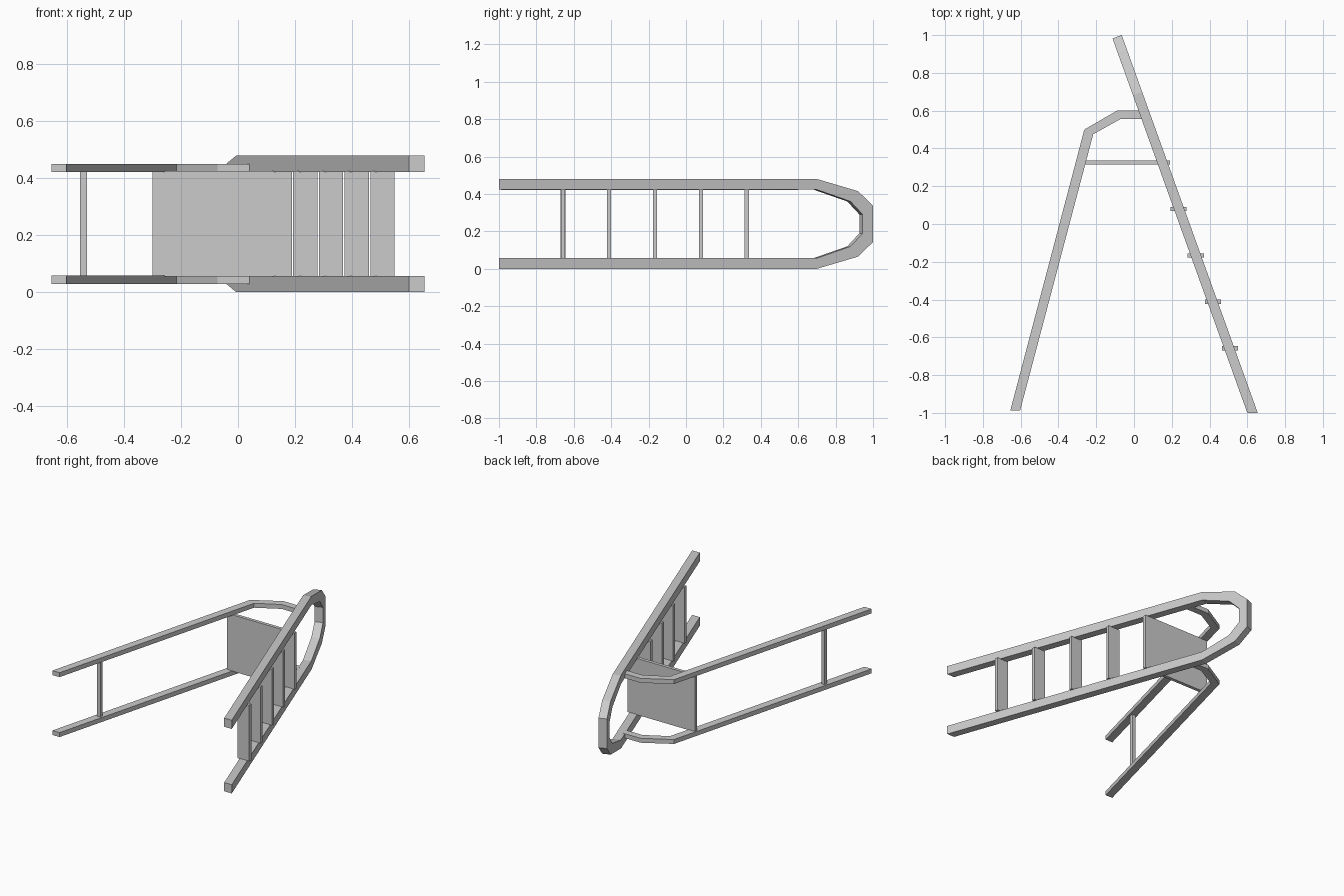
import bpy, bmesh
from mathutils import Vector

if "Cube" in bpy.data.objects:
    bpy.data.objects.remove(bpy.data.objects["Cube"])


def loft(name, front, back, closed=True):
    """Solid between two matching planar outlines."""
    bm = bmesh.new()
    a = [bm.verts.new(p) for p in front]
    b = [bm.verts.new(p) for p in back]
    n = len(a)
    bm.faces.new(a)
    bm.faces.new(b[::-1])
    for i in range(n):
        j = (i + 1) % n
        bm.faces.new((a[j], a[i], b[i], b[j]))
    bmesh.ops.recalc_face_normals(bm, faces=bm.faces)
    bmesh.ops.triangulate(bm, faces=[f for f in bm.faces if len(f.verts) > 4])
    me = bpy.data.meshes.new(name)
    bm.to_mesh(me)
    bm.free()
    ob = bpy.data.objects.new(name, me)
    bpy.context.collection.objects.link(ob)
    return ob


def box(name, x0, x1, y0, y1, z0, z1):
    rect = [(x0, y0), (x1, y0), (x1, y1), (x0, y1)]
    return loft(name, [(x, y, z0) for x, y in rect], [(x, y, z1) for x, y in rect])


MID = 0.24  # mirror height of the ladder lying on its side

# Front frame: hoop outline in (y, distance from mid height), laid on a slope
outer = [(-1, .24), (.7, .24), (.92, .175), (1, .097)]
inner = [(-1, .183), (.7, .183), (.88, .12), (.945, .05)]
outer += [(y, -h) for y, h in outer[::-1]]
inner += [(y, -h) for y, h in inner[::-1]]
depth = Vector((-.941, -.339, 0)) * .052


def on_slope(y, h):
    return Vector((.655 - .36 * (y + 1), y, MID + h))


def behind(p):
    # the feet are cut level with the floor
    return p + (Vector((-.055, 0, 0)) if p.y < -.99 else depth)


bm = bmesh.new()
rings = []
for o, i in zip(outer, inner):
    po, pi = on_slope(*o), on_slope(*i)
    rings.append([bm.verts.new(p) for p in (po, pi, behind(pi), behind(po))])
for r, s in zip(rings, rings[1:]):
    for k in range(4):
        m = (k + 1) % 4
        bm.faces.new((r[k], r[m], s[m], s[k]))
bm.faces.new(rings[0][::-1])
bm.faces.new(rings[-1])
bmesh.ops.recalc_face_normals(bm, faces=bm.faces)
me = bpy.data.meshes.new("front_frame")
bm.to_mesh(me)
bm.free()
bpy.context.collection.objects.link(bpy.data.objects.new("front_frame", me))

# Back legs with bent arms reaching the front frame
leg = [(-.655, -.988), (-.263, .5), (-.09, .6), (.04, .6),
       (.04, .555), (-.072, .555), (-.216, .475), (-.603, -.988)]
for side, z0 in (("lower", .029), ("upper", .422)):
    loft("back_leg_" + side, [(x, y, z0) for x, y in leg],
         [(x, y, z0 + .029) for x, y in leg])

# Back cross bar
box("back_cross_bar", -.555, -.53, -.67, -.645, .055, .425)

# Platform and four steps
box("platform", -.3, .19, .314, .336, .055, .425)
for i in range(4):
    x, y = .194 + .0903 * i, .08 - .246 * i
    box(f"step_{i + 1}", x, x + .085, y - .011, y + .011, .055, .425)
